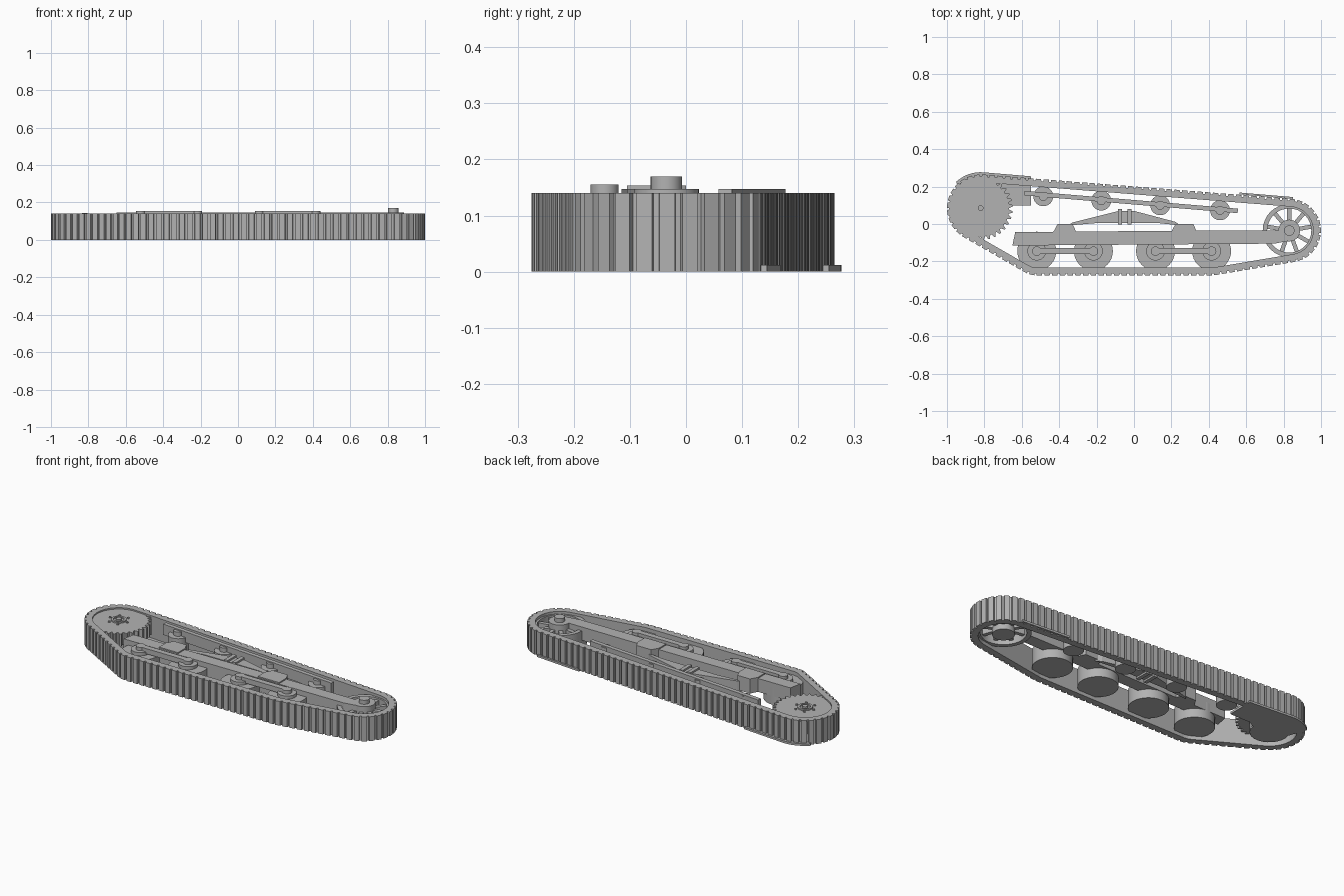
import bpy, bmesh, math
from mathutils import Vector, geometry

if "Cube" in bpy.data.objects:
    bpy.data.objects.remove(bpy.data.objects["Cube"])

GREY = (0.45, 0.45, 0.45, 1)
steel = bpy.data.materials.new("steel_grey")
steel.use_nodes = True
steel.diffuse_color = GREY
steel.node_tree.nodes["Principled BSDF"].inputs["Base Color"].default_value = GREY

SPROCKET = Vector((-0.82, 0.085))
IDLER = Vector((0.83, -0.035))
WHEELS = [Vector((x, -0.145)) for x in (-0.52, -0.217, 0.115, 0.415)]
TRACK_W = 0.14


def finish(bm, name, smooth=False):
    bmesh.ops.recalc_face_normals(bm, faces=bm.faces)
    mesh = bpy.data.meshes.new(name)
    bm.to_mesh(mesh)
    bm.free()
    mesh.materials.append(steel)
    obj = bpy.data.objects.new(name, mesh)
    bpy.context.collection.objects.link(obj)
    if smooth:
        bpy.ops.object.select_all(action='DESELECT')
        obj.select_set(True)
        bpy.context.view_layer.objects.active = obj
        bpy.ops.object.shade_smooth_by_angle(angle=math.radians(30))
    return obj


def prism(name, pts, z0, z1, smooth=False):
    bm = bmesh.new()
    low = [bm.verts.new((p[0], p[1], z0)) for p in pts]
    top = [bm.verts.new((p[0], p[1], z1)) for p in pts]
    bm.faces.new(low)
    bm.faces.new(top)
    for i in range(len(pts)):
        j = (i + 1) % len(pts)
        bm.faces.new((low[i], low[j], top[j], top[i]))
    return finish(bm, name, smooth)


def ring(name, outer, inner, z0, z1, smooth=False):
    bm = bmesh.new()
    loops = [[bm.verts.new((p[0], p[1], z)) for p in pts]
             for pts, z in ((outer, z0), (outer, z1), (inner, z1), (inner, z0))]
    n = len(outer)
    for k in range(4):
        a, b = loops[k], loops[(k + 1) % 4]
        for i in range(n):
            j = (i + 1) % n
            bm.faces.new((a[i], a[j], b[j], b[i]))
    return finish(bm, name, smooth)


def polar(c, r, deg):
    a = math.radians(deg)
    return Vector((c[0] + r * math.cos(a), c[1] + r * math.sin(a)))


def circle(c, r, n=32):
    return [polar(c, r, 360 * i / n) for i in range(n)]


def disc(name, c, r, z0, z1, n=32):
    return prism(name, circle(c, r, n), z0, z1, True)


def bar(name, a, b, w, z0, z1):
    a, b = Vector(a), Vector(b)
    d = (b - a).normalized()
    side = Vector((-d.y, d.x)) * w / 2
    return prism(name, [a - side, b - side, b + side, a + side], z0, z1)


# Track belt: hull around the end wheels and road wheels, with raised pads
cloud = (circle(SPROCKET, 0.18, 96) + circle(IDLER, 0.17, 96)
         + circle(WHEELS[0], 0.13, 96) + circle(WHEELS[3], 0.13, 96))
hull = [cloud[i] for i in geometry.convex_hull_2d(cloud)]
lengths = [(hull[(i + 1) % len(hull)] - p).length for i, p in enumerate(hull)]
total = sum(lengths)


def along(s):
    s %= total
    for i, length in enumerate(lengths):
        if s <= length:
            return hull[i].lerp(hull[(i + 1) % len(hull)], s / length)
        s -= length
    return hull[0]


PADS = 108
outer, inner = [], []
for k in range(PADS):
    for frac, depth in ((0, 0), (0.68, 0), (0.72, 0.011), (0.96, 0.011)):
        s = (k + frac) * total / PADS
        p = along(s)
        t = (along(s + 0.008) - along(s - 0.008)).normalized()
        n = Vector((t.y, -t.x))
        if n.dot(p) < 0:
            n = -n
        outer.append(p - n * depth)
        inner.append(p - n * 0.042)
ring("track_belt", outer, inner, 0, TRACK_W)

# Drive sprocket with teeth, hub and bolts
teeth = []
for k in range(32):
    for frac, r in ((0, 0.153), (0.25, 0.172), (0.5, 0.172), (0.75, 0.153)):
        teeth.append(polar(SPROCKET, r, (k + frac) * 360 / 32))
prism("sprocket", teeth, 0.06, 0.132)
disc("sprocket_drum", SPROCKET, 0.1, 0.01, 0.06)
ring("sprocket_hub", circle(SPROCKET, 0.04), circle(SPROCKET, 0.028), 0.132, 0.14, True)
disc("sprocket_axle", SPROCKET, 0.015, 0.132, 0.143, 16)
for k in range(6):
    disc("sprocket_bolt", polar(SPROCKET, 0.055, 60 * k), 0.007, 0.132, 0.138, 6)

# Thin guard plate behind the sprocket, and the guard strip near the idler
guard = [polar(SPROCKET, 0.192, a) for a in range(85, 135, 6)]
guard += [polar(SPROCKET, 0.1, a) for a in range(160, 361, 15)]
guard += [(-0.68, 0.1), (-0.55, 0.1), (-0.55, 0.255)]
prism("sprocket_guard", guard, 0, 0.012)
bar("front_guard", (0.565, 0.163), (0.85, 0.139), 0.01, 0, 0.012)

# Spoked idler wheel
ring("idler_rim", circle(IDLER, 0.142), circle(IDLER, 0.118), 0.02, 0.125, True)
disc("idler_hub", IDLER, 0.058, 0.01, 0.147)
disc("idler_axle", IDLER, 0.028, 0.147, 0.17, 24)
for k in range(9):
    a = 40 * k + 10
    bar("idler_spoke", polar(IDLER, 0.05, a), polar(IDLER, 0.122, a), 0.022, 0.04, 0.115)

# Road wheels with hubs, joined in pairs by bogie arms
for c in WHEELS:
    disc("road_wheel", c, 0.104, 0.02, 0.118)
    disc("road_wheel_hub", c, 0.05, 0.118, 0.136)
    disc("road_wheel_axle", c, 0.025, 0.136, 0.155, 20)
for a, b in (WHEELS[:2], WHEELS[2:]):
    bar("bogie_arm", a, b, 0.032, 0.125, 0.155)

# Main side beam
prism("side_beam", [(-0.65, -0.115), (0.75, -0.105), (0.83, -0.09), (0.83, -0.035),
                    (0.4, -0.035), (-0.635, -0.043)], 0.07, 0.147)
for x0, x1 in ((-0.43, -0.31), (0.2, 0.335)):
    prism("beam_block", [(x0, -0.105), (x1, -0.105), (x1, -0.04), (x1 - 0.018, 0),
                         (x0 + 0.022, 0), (x0, -0.04)], 0.07, 0.154)

# Leaf spring with its clamps
prism("leaf_spring", [(-0.35, -0.008), (-0.2, 0.005), (0.13, 0.005), (0.25, -0.008),
                      (0.22, 0.012), (0.0, 0.07), (-0.08, 0.07), (-0.33, 0.008)], 0.06, 0.125)
for x in (-0.075, -0.025):
    bar("spring_clamp", (x, -0.002), (x, 0.08), 0.022, 0.05, 0.135)

# Return rollers hanging from their rail
for c in ((-0.485, 0.148), (-0.175, 0.125), (0.14, 0.1), (0.46, 0.073)):
    disc("return_roller", c, 0.053, 0.005, 0.115)
    disc("return_roller_hub", c, 0.024, 0.115, 0.14, 20)
bar("return_rail", (-0.585, 0.165), (0.555, 0.07), 0.024, 0.085, 0.147)
